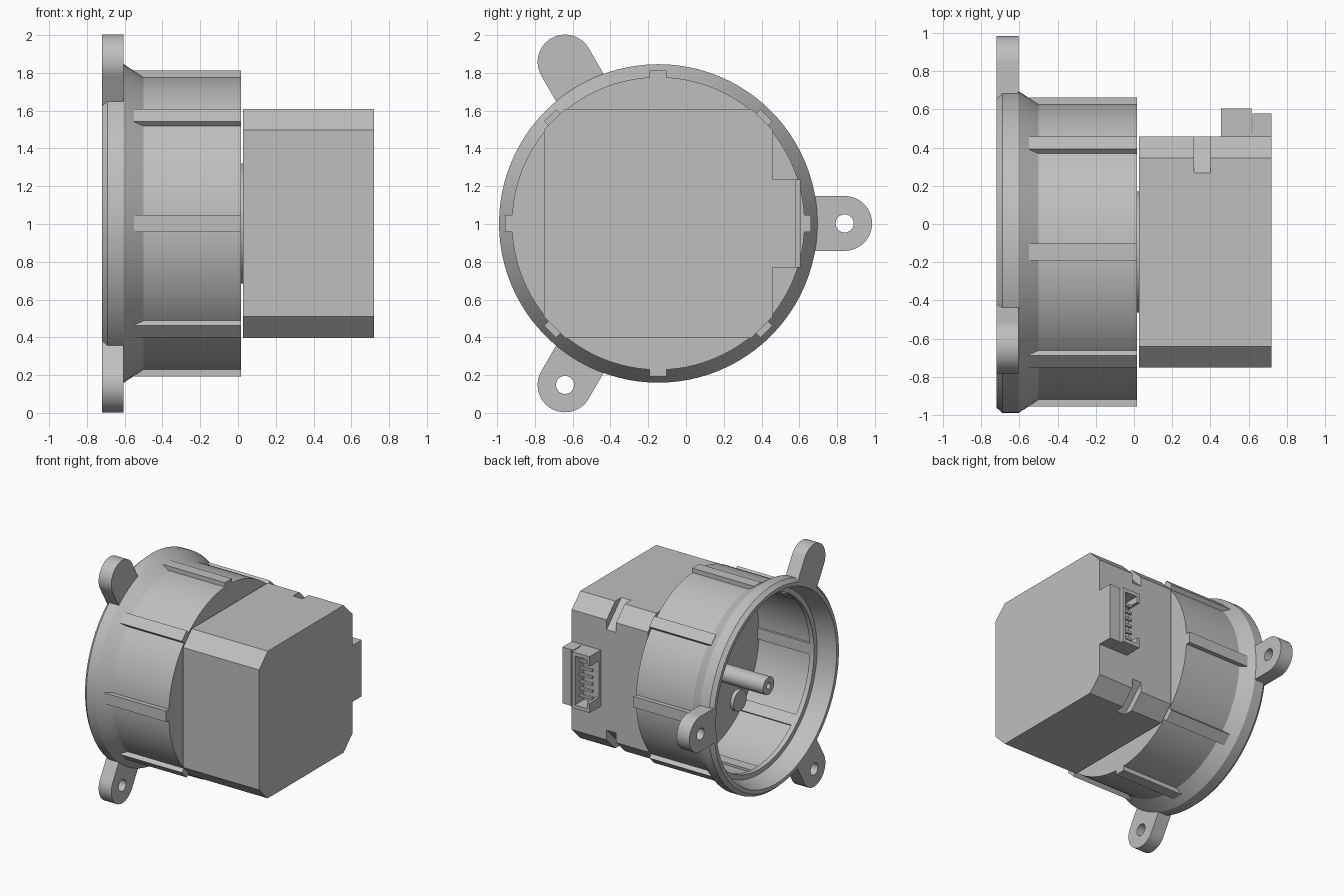
import bpy, bmesh, math
from mathutils import Matrix, Vector

if "Cube" in bpy.data.objects:
    bpy.data.objects.remove(bpy.data.objects["Cube"])

grey = bpy.data.materials.new("plain_grey")
grey.use_nodes = True
COLOR = (0.52, 0.52, 0.52, 1)
grey.diffuse_color = COLOR
grey.node_tree.nodes["Principled BSDF"].inputs["Base Color"].default_value = COLOR

CY, CZ = -0.147, 1.003          # shared axis of housing and motor, along x
AXIS = Vector((0, CY, CZ))


def finish(name, bm, smooth=False):
    bmesh.ops.recalc_face_normals(bm, faces=bm.faces)
    mesh = bpy.data.meshes.new(name)
    bm.to_mesh(mesh)
    bm.free()
    mesh.materials.append(grey)
    ob = bpy.data.objects.new(name, mesh)
    bpy.context.collection.objects.link(ob)
    if smooth:
        shade(ob)
    return ob


def shade(ob):
    bpy.ops.object.select_all(action='DESELECT')
    ob.select_set(True)
    bpy.context.view_layer.objects.active = ob
    bpy.ops.object.shade_smooth_by_angle(angle=math.radians(25))


def prism(name, outline, x0, x1, angle=0, smooth=False):
    """Extrude a (y, z) outline, relative to the axis, along x."""
    bm = bmesh.new()
    face = bm.faces.new([bm.verts.new((x0, y, z)) for y, z in outline])
    new = bmesh.ops.extrude_face_region(bm, geom=[face])["geom"]
    bmesh.ops.translate(bm, vec=(x1 - x0, 0, 0),
                        verts=[v for v in new if isinstance(v, bmesh.types.BMVert)])
    bm.transform(Matrix.Translation(AXIS) @ Matrix.Rotation(angle, 4, 'X'))
    return finish(name, bm, smooth)


def rect(y0, y1, z0, z1):
    return [(y0, z0), (y1, z0), (y1, z1), (y0, z1)]


def arc(radius, start, end, steps, y=0, z=0):
    return [(y + radius * math.cos(a), z + radius * math.sin(a))
            for a in (start + (end - start) * i / steps for i in range(steps + 1))]


def rod(name, y, z, radius, x0, x1, steps=32, angle=0):
    outline = arc(radius, 0, math.tau, steps, y, z)[:-1]
    return prism(name, outline, x0, x1, angle, True)


def lathe(name, profile, steps=96):
    """Spin a closed (x, radius) profile around the axis."""
    bm = bmesh.new()
    rings = [[bm.verts.new((x, CY + r * math.cos(math.tau * i / steps),
                            CZ + r * math.sin(math.tau * i / steps)))
              for i in range(steps)] for x, r in profile]
    for a, b in zip(rings, rings[1:] + rings[:1]):
        for i in range(steps):
            j = (i + 1) % steps
            bm.faces.new((a[i], a[j], b[j], b[i]))
    return finish(name, bm, True)


def cut(ob, cutter):
    mod = ob.modifiers.new("cut", 'BOOLEAN')
    mod.operation, mod.solver, mod.object = 'DIFFERENCE', 'EXACT', cutter
    bpy.context.view_layer.objects.active = ob
    bpy.ops.object.modifier_apply(modifier=mod.name)
    bpy.data.objects.remove(cutter)


# Cup housing: flared flange, inner ledge, floor with a central opening
housing = lathe("cup_housing", [
    (-0.72, 0.815), (-0.69, 0.843), (-0.605, 0.843), (-0.5, 0.775), (0.015, 0.775),
    (0.015, 0.325), (-0.05, 0.325), (-0.05, 0.73), (-0.53, 0.73), (-0.53, 0.705),
    (-0.57, 0.705), (-0.57, 0.745), (-0.72, 0.785)])
CORNERS = [math.pi / 4 + k * math.pi / 2 for k in range(4)]
for a in CORNERS:
    cut(housing, rod("hole_cutter", 0.627, 0, 0.05, -0.2, 0.1, 24, a))
shade(housing)

# Raised rings around the screw holes
for a in CORNERS:
    ring = rod("screw_ring", 0.627, 0, 0.085, -0.08, -0.05, 32, a)
    cut(ring, rod("hole_cutter", 0.627, 0, 0.05, -0.2, 0.1, 24, a))
    shade(ring)

# Ribs outside and inside the cup wall
for k in range(8):
    a = k * math.pi / 4
    prism("outer_rib", rect(0.76, 0.81, -0.045, 0.045), -0.55, 0.015, a)
    prism("inner_rib", rect(0.71, 0.74, -0.045, 0.045), -0.53, -0.05, a)

# Three mounting ears with bolt holes
for k in range(3):
    a = k * math.tau / 3
    outline = [(0.79, -0.145)] + arc(0.145, -math.pi / 2, math.pi / 2, 32, 0.987) + [(0.79, 0.145)]
    ear = prism("mounting_ear", outline, -0.72, -0.605, a)
    cut(ear, rod("hole_cutter", 0.987, 0, 0.048, -1, 0, 32, a))
    shade(ear)

# Motor body: chamfered square block with a notch across each long corner
H, C = 0.606, 0.112
octagon = [(H, -H + C), (H, H - C), (H - C, H), (-H + C, H),
           (-H, H - C), (-H, -H + C), (-H + C, -H), (H - C, -H)]
motor = prism("motor_body", octagon, 0.027, 0.72)
depth = (2 * H - 0.192) / math.sqrt(2)
for a in CORNERS:
    cut(motor, prism("notch_cutter", rect(depth, 1, -0.4, 0.4), 0.315, 0.402, a))

# Pilot boss and shaft with a centre dimple
rod("pilot_boss", 0, 0, 0.317, -0.03, 0.03, 64)
shaft = rod("shaft", 0, 0, 0.072, -0.65, 0.0, 40)
cut(shaft, rod("dimple_cutter", 0, 0, 0.025, -0.7, -0.6, 20))
shade(shaft)

# Connector on the motor side: end plate, spacer, open shell and pins
S = 0.232
prism("connector_plate", rect(0.6, 0.727, -S, S), 0.64, 0.72)
prism("connector_spacer", rect(0.6, 0.725, -S, S), 0.622, 0.641)
prism("connector_base", rect(0.6, 0.63, -S, S), 0.455, 0.622)
prism("connector_back_wall", rect(0.6, 0.752, -S, S), 0.59, 0.615)
for s in (-1, 1):
    prism("connector_end_wall", rect(0.6, 0.752, s * S, s * (S - 0.03)), 0.455, 0.6)
    prism("connector_lip", rect(0.6, 0.752, s * S, s * (S - 0.08)), 0.455, 0.48)
for k in range(6):
    z = (k - 2.5) * 0.057
    prism("connector_pin", rect(0.672, 0.692, z - 0.01, z + 0.01), 0.475, 0.6)
